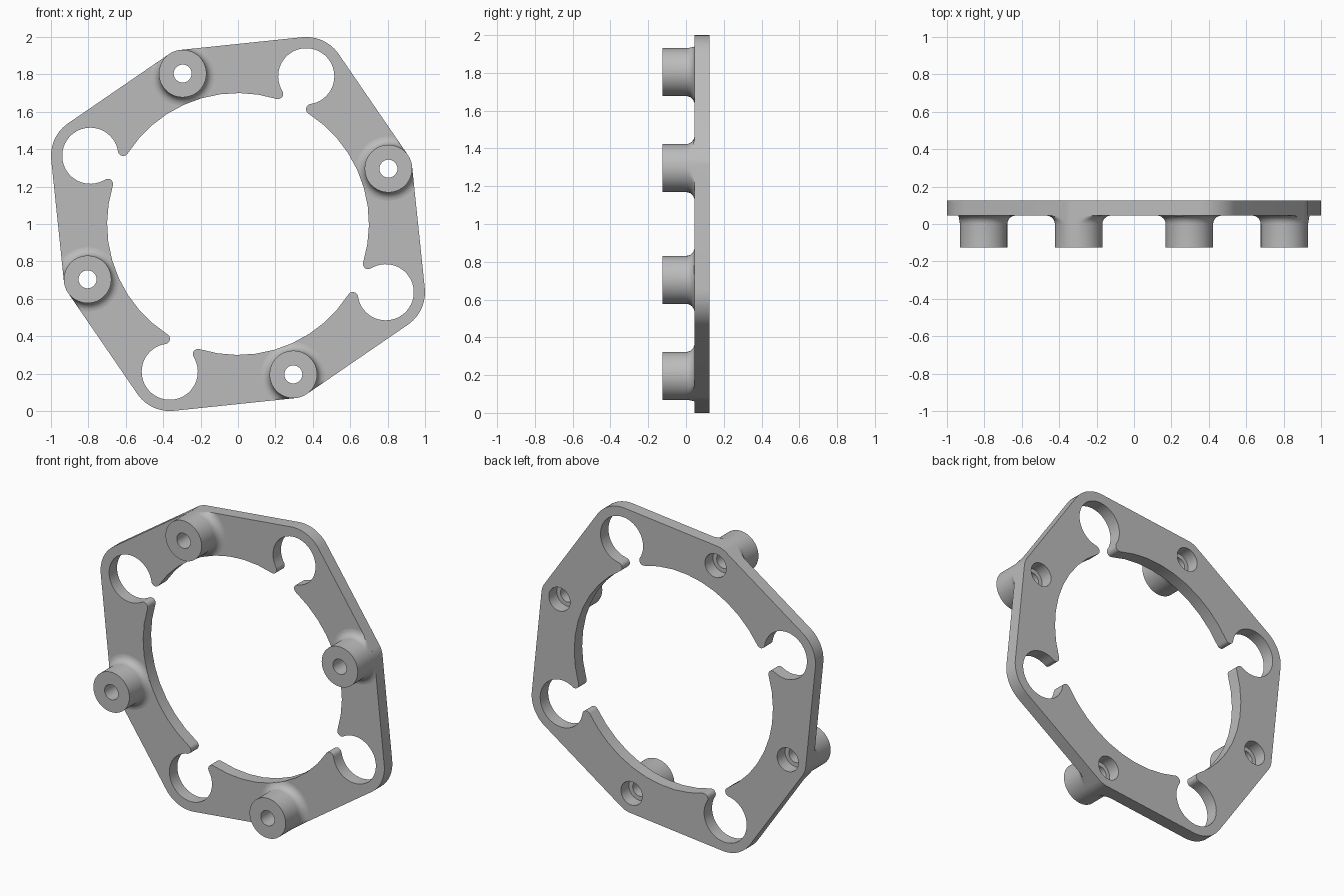
import bpy, bmesh
from math import sin, cos, acos, atan2, hypot, radians, degrees, pi, tau

cube = bpy.data.objects.get("Cube")
if cube:
    bpy.data.objects.remove(cube)

POST_A, POST_D, POST_R = radians(20.2), 0.857, 0.127     # post placement and radius
NOTCH_A, NOTCH_D, NOTCH_R = radians(65.2), 0.87, 0.15    # notch placement and radius
LOBE_R, RING_R = 0.21, 0.70                              # outer corner, inner opening
TIP_U, TIP_V, TIP_R = 0.7214, 0.098, 0.028               # rounded finger tips at each notch
BACK, FACE, FRONT = 0.125, 0.045, -0.125                 # depths along y
BORE_R, HOLE_R, FILLET = 0.075, 0.048, 0.045

grey = bpy.data.materials.new("plain grey")
grey.use_nodes = True
grey.diffuse_color = (0.5, 0.5, 0.5, 1)
bsdf = grey.node_tree.nodes["Principled BSDF"]
bsdf.inputs["Base Color"].default_value = grey.diffuse_color
bsdf.inputs["Roughness"].default_value = 0.6


def polar(a, r, c=(0, 0)):
    return (c[0] + r * cos(a), c[1] + r * sin(a))


def arc(c, r, a, b, n):
    return [polar(a + (b - a) * i / n, r, c) for i in range(n + 1)]


def tangent_normal(c1, r1, c2, r2):
    """Direction of the outer tangent line's normal, going counterclockwise."""
    dx, dy = c2[0] - c1[0], c2[1] - c1[1]
    return atan2(dy, dx) - acos((r1 - r2) / hypot(dx, dy))


def add_object(name, mesh, turn=0):
    ob = bpy.data.objects.new(name, mesh)
    bpy.context.collection.objects.link(ob)
    ob.location.z = 1
    ob.rotation_euler.y = -turn
    return ob


# Outer outline: tangent lines around alternating small and large circles
circles = []
for k in range(4):
    circles.append((polar(POST_A + k * pi / 2, POST_D), POST_R))
    circles.append((polar(NOTCH_A + k * pi / 2, NOTCH_D), LOBE_R))
outer, post_normals = [], None
for i, (c, r) in enumerate(circles):
    n1 = tangent_normal(*circles[i - 1], c, r)
    n2 = tangent_normal(c, r, *circles[(i + 1) % 8])
    n2 = n1 + (n2 - n1) % tau
    post_normals = post_normals or (n1, n2)
    outer += arc(c, r, n1, n2, 12)

# Inner outline: ring arcs broken by four open round notches with rounded tips
to_ring = atan2(TIP_V, -TIP_U)
to_notch = atan2(TIP_V, NOTCH_D - TIP_U)
half = atan2(TIP_V, TIP_U)
local = arc((TIP_U, -TIP_V), TIP_R, to_ring, to_notch, 8)
local += arc((NOTCH_D, 0), NOTCH_R, pi + to_notch, 3 * pi - to_notch, 40)
local += arc((TIP_U, TIP_V), TIP_R, -to_notch, -to_ring, 8)
inner = []
for k in range(4):
    a = NOTCH_A + k * pi / 2
    inner += arc((0, 0), RING_R, a - pi / 2 + half, a - half, 9)[1:-1]
    inner += [(u * cos(a) - v * sin(a), u * sin(a) + v * cos(a)) for u, v in local]

# Plate: filled outlines with four bores, given thickness
loops = [outer, inner]
for k in range(4):
    loops.append(arc(circles[2 * k][0], BORE_R, 0, tau, 32)[:-1])
curve = bpy.data.curves.new("plate_outline", "CURVE")
curve.dimensions, curve.fill_mode = "2D", "BOTH"
curve.extrude = (BACK - FACE) / 2
for pts in loops:
    spline = curve.splines.new("POLY")
    spline.points.add(len(pts) - 1)
    for p, (x, y) in zip(spline.points, pts):
        p.co = (x, y, 0, 1)
    spline.use_cyclic_u = True
helper = bpy.data.objects.new("plate_outline", curve)
bpy.context.collection.objects.link(helper)
bpy.context.view_layer.update()
plate_mesh = bpy.data.meshes.new_from_object(
    helper.evaluated_get(bpy.context.evaluated_depsgraph_get()))
bpy.data.objects.remove(helper)

bm = bmesh.new()
bm.from_mesh(plate_mesh)
for v in bm.verts:
    x, y, z = v.co
    v.co = (x, (BACK + FACE) / 2 - z, y)
bmesh.ops.remove_doubles(bm, verts=bm.verts, dist=0.0002)
bmesh.ops.recalc_face_normals(bm, faces=bm.faces)
bm.to_mesh(plate_mesh)
bm.free()
plate_mesh.materials.clear()
plate_mesh.materials.append(grey)
parts = [add_object("plate", plate_mesh)]

# Post: hollow turned profile with a flared foot trimmed to the plate's edges
profile = [(HOLE_R, FACE), (HOLE_R, FRONT), (POST_R, FRONT)]
profile += [(POST_R + FILLET * (1 - cos(t * pi / 12)), FACE - FILLET * (1 - sin(t * pi / 12)))
            for t in range(7)]
centre, STEPS = circles[0][0], 64
bm = bmesh.new()
rings = []
for r, y in profile:
    ring = []
    for i in range(STEPS):
        a, reach = i * tau / STEPS, r
        n1, n2 = post_normals
        if (a - n1) % tau <= n2 - n1:
            reach = min(r, POST_R)
        for n in post_normals:
            if cos(a - n) > 0.1:
                reach = min(reach, max(POST_R / cos(a - n), POST_R))
        x, z = polar(a, reach, centre)
        push = max(1, RING_R / hypot(x, z))
        ring.append(bm.verts.new((x * push, y, z * push)))
    rings.append(ring)
for j, ring in enumerate(rings):
    nxt = rings[(j + 1) % len(rings)]
    for i in range(STEPS):
        m = (i + 1) % STEPS
        bm.faces.new((ring[i], ring[m], nxt[m], nxt[i]))
bmesh.ops.recalc_face_normals(bm, faces=bm.faces)
post_mesh = bpy.data.meshes.new("post")
bm.to_mesh(post_mesh)
bm.free()
post_mesh.materials.append(grey)
for k, place in enumerate(("left", "top", "right", "bottom")):
    parts.append(add_object(place + "_post", post_mesh, k * pi / 2))

# Smooth the round walls, keep the rims sharp
bpy.ops.object.select_all(action="DESELECT")
for ob in parts[:2]:
    ob.select_set(True)
bpy.context.view_layer.objects.active = parts[0]
bpy.ops.object.shade_smooth_by_angle(angle=radians(30))
